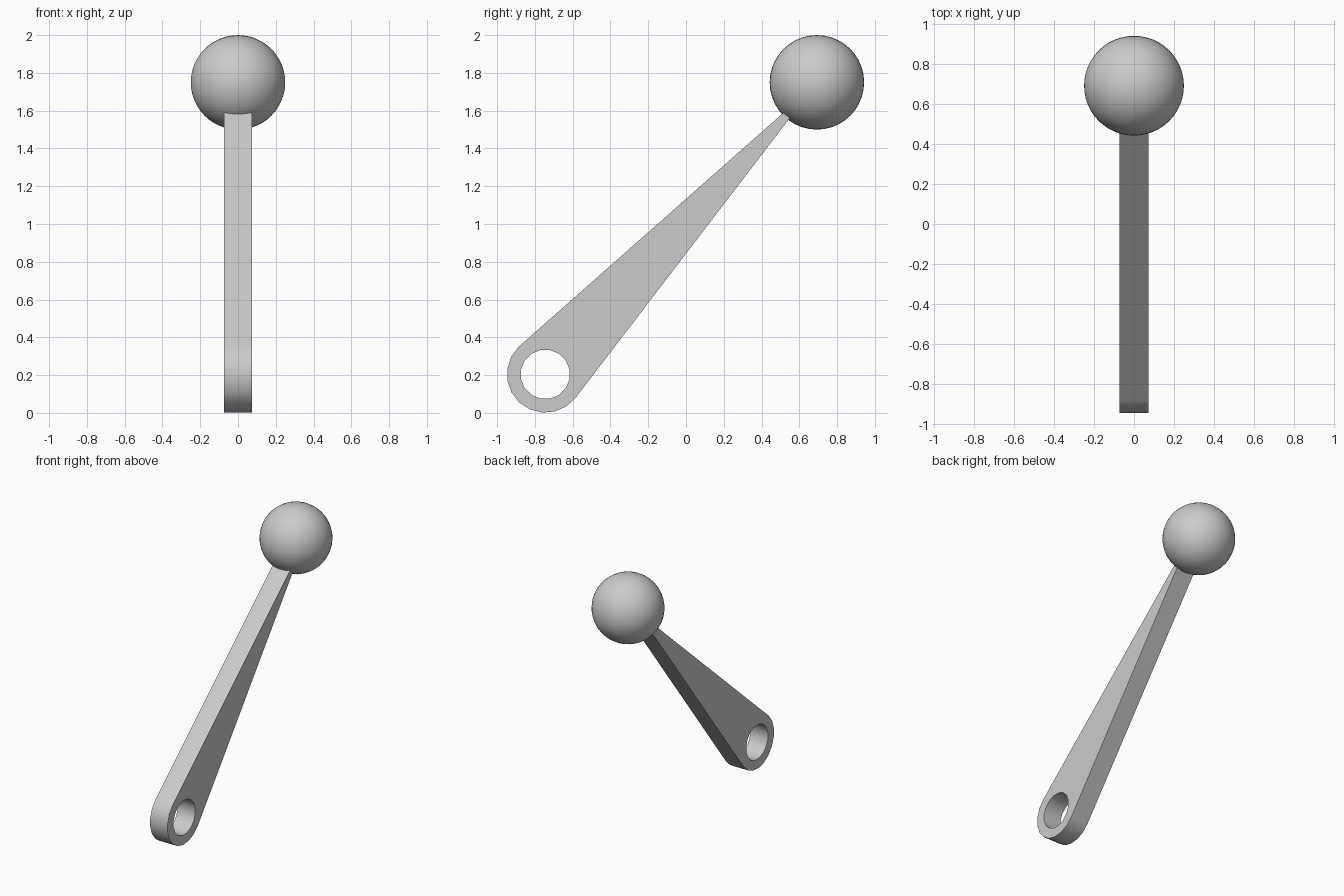
import bpy
import bmesh
from math import cos, sin, radians, pi
from mathutils import Matrix, Vector

cube = bpy.data.objects.get("Cube")
if cube:
    bpy.data.objects.remove(cube, do_unlink=True)

PIVOT = (-0.745, 0.204)
KNOB = (0.693, 1.75)
HALF_WIDTH = 0.073

# One grey for the whole lever
grey = bpy.data.materials.new("grey")
grey.use_nodes = True
grey.diffuse_color = (0.6, 0.6, 0.6, 1)
grey.node_tree.nodes["Principled BSDF"].inputs["Base Color"].default_value = (0.6, 0.6, 0.6, 1)


def finish(name, bm):
    mesh = bpy.data.meshes.new(name)
    bm.to_mesh(mesh)
    bm.free()
    mesh.materials.append(grey)
    mesh.shade_smooth()
    mesh.set_sharp_from_angle(angle=radians(35))
    obj = bpy.data.objects.new(name, mesh)
    bpy.context.collection.objects.link(obj)
    return obj


def arc(radius, start, end, steps):
    angles = [radians(start + (end - start) * i / steps) for i in range(steps + 1)]
    return [(PIVOT[0] + radius * cos(a), PIVOT[1] + radius * sin(a)) for a in angles]


def add_loop(bm, points):
    verts = [bm.verts.new((-HALF_WIDTH, y, z)) for y, z in points]
    return [bm.edges.new((v, verts[i - 1])) for i, v in enumerate(verts)]


# Tapered arm with a rounded, pierced foot
bm = bmesh.new()
outline = arc(0.203, 134, 322, 10) + [(KNOB[0] - 0.007, KNOB[1] - 0.011)]
hole = arc(0.131, 11.25, 371.25, 16)[:-1]
edges = add_loop(bm, outline) + add_loop(bm, hole)
bmesh.ops.triangle_fill(bm, edges=edges, use_beauty=True, normal=(1, 0, 0))
result = bmesh.ops.extrude_face_region(bm, geom=bm.faces[:], use_keep_orig=True)
moved = [g for g in result["geom"] if isinstance(g, bmesh.types.BMVert)]
bmesh.ops.translate(bm, verts=moved, vec=Vector((2 * HALF_WIDTH, 0, 0)))
bmesh.ops.recalc_face_normals(bm, faces=bm.faces[:])
arm = finish("lever_arm", bm)
weighted = arm.modifiers.new("flat_sides", "WEIGHTED_NORMAL")
weighted.keep_sharp = True

# Ball knob
bm = bmesh.new()
place = Matrix.Translation((0, *KNOB)) @ Matrix.Rotation(pi / 2, 4, "Y")
bmesh.ops.create_uvsphere(bm, u_segments=40, v_segments=24, radius=0.25, matrix=place)
finish("ball_knob", bm)
